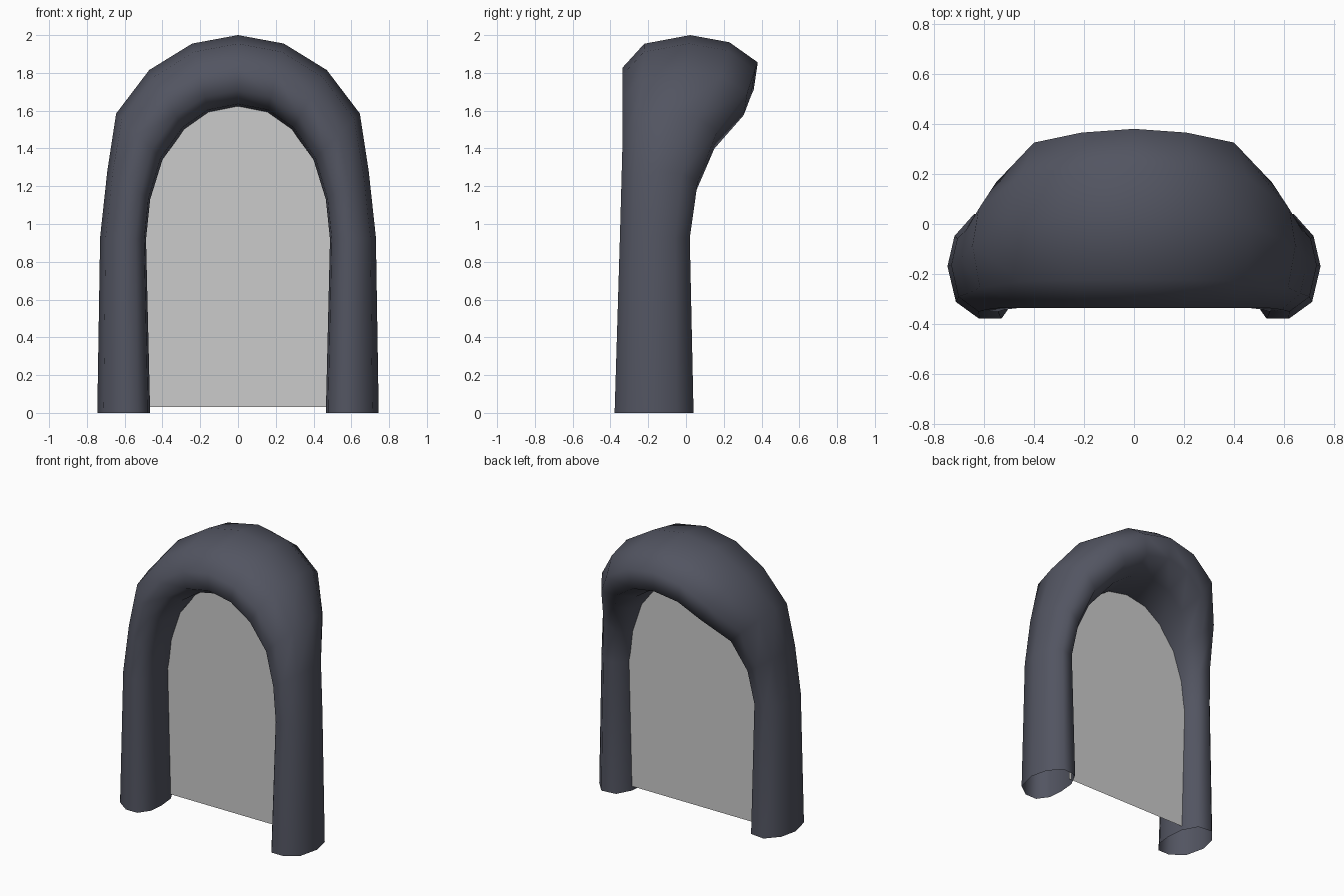
import bpy, bmesh

if "Cube" in bpy.data.objects:
    bpy.data.objects.remove(bpy.data.objects["Cube"])

# Stations of the half arch, foot to crown: inner x, inner z, outer x, outer z, front y, back y
HALF = [
    (0.465, 0.00, 0.745, 0.00, -0.378, 0.040),
    (0.487, 0.92, 0.730, 0.93, -0.350, 0.020),
    (0.465, 1.13, 0.692, 1.28, -0.342, 0.062),
    (0.400, 1.34, 0.645, 1.585, -0.335, 0.165),
    (0.285, 1.50, 0.470, 1.815, -0.335, 0.325),
    (0.155, 1.59, 0.243, 1.955, -0.335, 0.365),
    (0.000, 1.62, 0.000, 2.00, -0.335, 0.380),
]
# Cross-section: u runs inner to outer, v runs front to back
SECTION = [(.55, 0), (.88, .16), (1, .5), (.9, .79), (.62, 1),
           (.24, .97), (.04, .72), (0, .42), (.04, .18), (.23, 0)]
PANEL_Y = -0.075

# Mirror the half into a full run of stations
STATIONS = HALF + [(-a, b, -c, d, f, k) for a, b, c, d, f, k in HALF[-2::-1]]


def finish(bm, name, color=None):
    bmesh.ops.recalc_face_normals(bm, faces=bm.faces)
    mesh = bpy.data.meshes.new(name)
    bm.to_mesh(mesh)
    bm.free()
    obj = bpy.data.objects.new(name, mesh)
    bpy.context.collection.objects.link(obj)
    if color:
        mat = bpy.data.materials.new(name + "_paint")
        mat.diffuse_color = color
        mat.use_nodes = True
        mat.node_tree.nodes["Principled BSDF"].inputs["Base Color"].default_value = mat.diffuse_color
        mesh.materials.append(mat)
    return obj


# Hooded arch: smooth open-ended tube whose back flares at the crown
bm = bmesh.new()
rings = []
for xi, zi, xo, zo, yf, yb in STATIONS:
    rings.append([bm.verts.new((xi + (xo - xi) * u, yf + (yb - yf) * v, zi + (zo - zi) * u))
                  for u, v in SECTION])
n = len(SECTION)
for r, s in zip(rings, rings[1:]):
    for i in range(n):
        j = (i + 1) % n
        bm.faces.new((r[i], r[j], s[j], s[i])).smooth = True
finish(bm, "arch_frame", (0.085, 0.09, 0.12, 1))

# Flat panel filling the opening, its edge tucked into the tube
bm = bmesh.new()
t = 0.12
edge = [bm.verts.new((xi + (xo - xi) * t, PANEL_Y, max(0.03, zi + (zo - zi) * t)))
        for xi, zi, xo, zo, yf, yb in STATIONS]
bm.faces.new(edge)
finish(bm, "door_panel")
